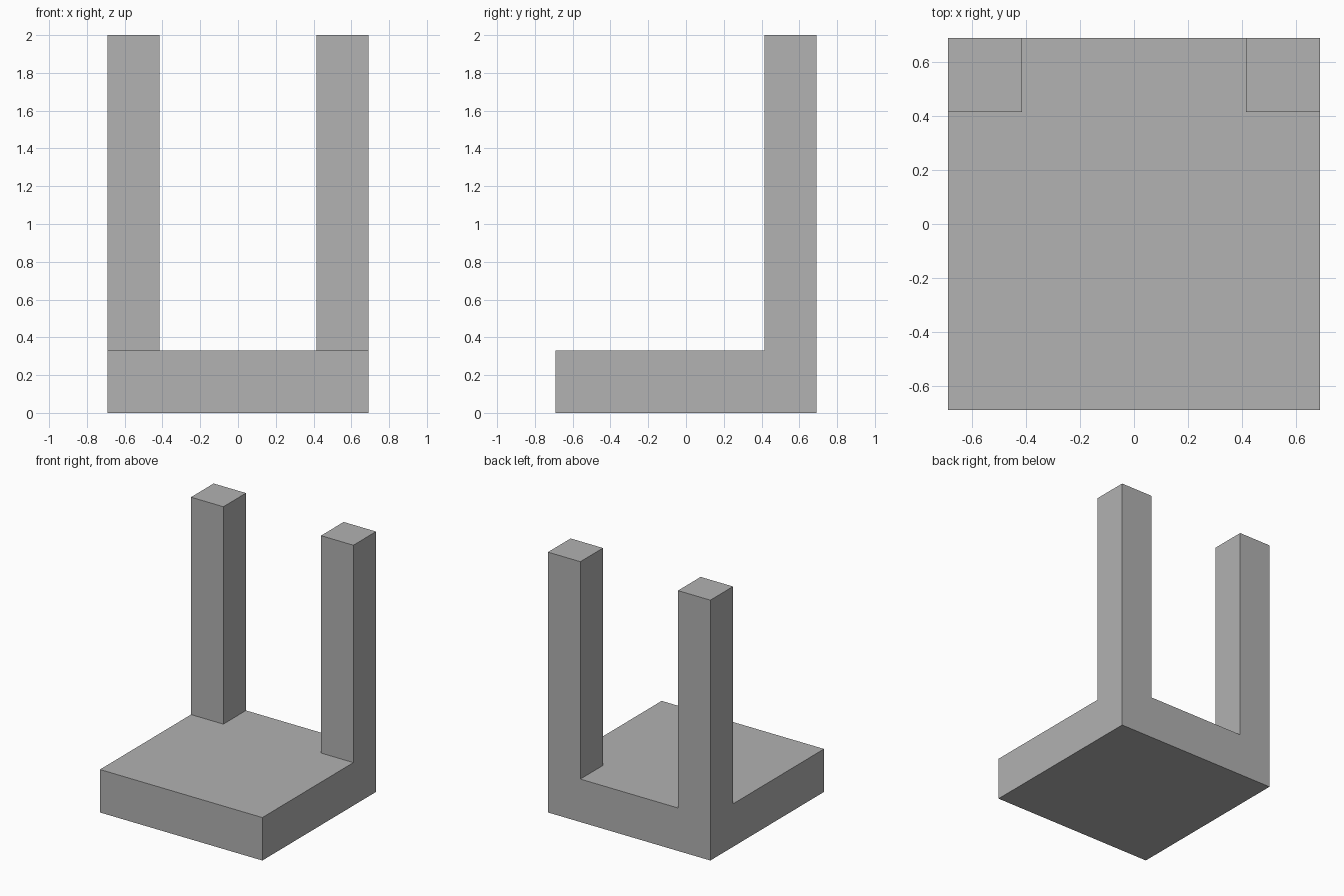
import bpy
import bmesh
from mathutils import Vector

cube = bpy.data.objects.get("Cube")
if cube:
    bpy.data.objects.remove(cube, do_unlink=True)

HALF = 0.69      # half width of the square base
INNER = 0.415    # inner edge of the posts
BASE_TOP = 0.33
HEIGHT = 2.0

# Plain grey material
grey = bpy.data.materials.new("grey")
grey.use_nodes = True
colour = (0.445, 0.445, 0.445, 1)
grey.diffuse_color = colour
grey.node_tree.nodes["Principled BSDF"].inputs["Base Color"].default_value = colour

# Square base slab
bm = bmesh.new()
bmesh.ops.create_cube(bm, size=1)
bmesh.ops.scale(bm, vec=(2 * HALF, 2 * HALF, BASE_TOP), verts=bm.verts)
bmesh.ops.translate(bm, vec=(0, 0, BASE_TOP / 2), verts=bm.verts)

# Cut the post outlines into the slab
for point, normal in (((INNER, 0, 0), (1, 0, 0)),
                      ((-INNER, 0, 0), (1, 0, 0)),
                      ((0, INNER, 0), (0, 1, 0))):
    bmesh.ops.bisect_plane(bm, geom=bm.verts[:] + bm.edges[:] + bm.faces[:],
                           plane_co=point, plane_no=normal)

# Raise the two back corners into posts
bm.normal_update()
corners = []
for face in bm.faces:
    centre = face.calc_center_median()
    if face.normal.z > 0.9 and abs(centre.x) > INNER and centre.y > INNER:
        corners.append(face)
raised = bmesh.ops.extrude_discrete_faces(bm, faces=corners)["faces"]
for face in raised:
    for vert in face.verts:
        vert.co.z = HEIGHT

# Extruding discretely splits the rims, so rebuild the post sides
bm.normal_update()
for face in raised:
    for edge in list(face.edges):
        if len(edge.link_faces) == 1:
            side = bmesh.ops.extrude_edge_only(bm, edges=[edge])["geom"]
            for item in side:
                if isinstance(item, bmesh.types.BMVert):
                    item.co.z = BASE_TOP

# Weld and merge the coplanar faces
bmesh.ops.remove_doubles(bm, verts=bm.verts, dist=0.0001)
bmesh.ops.recalc_face_normals(bm, faces=bm.faces)
bmesh.ops.dissolve_limit(bm, angle_limit=0.01, verts=bm.verts, edges=bm.edges)

mesh = bpy.data.meshes.new("base_with_back_posts")
bm.to_mesh(mesh)
bm.free()
mesh.materials.append(grey)
body = bpy.data.objects.new("base_with_back_posts", mesh)
bpy.context.collection.objects.link(body)
